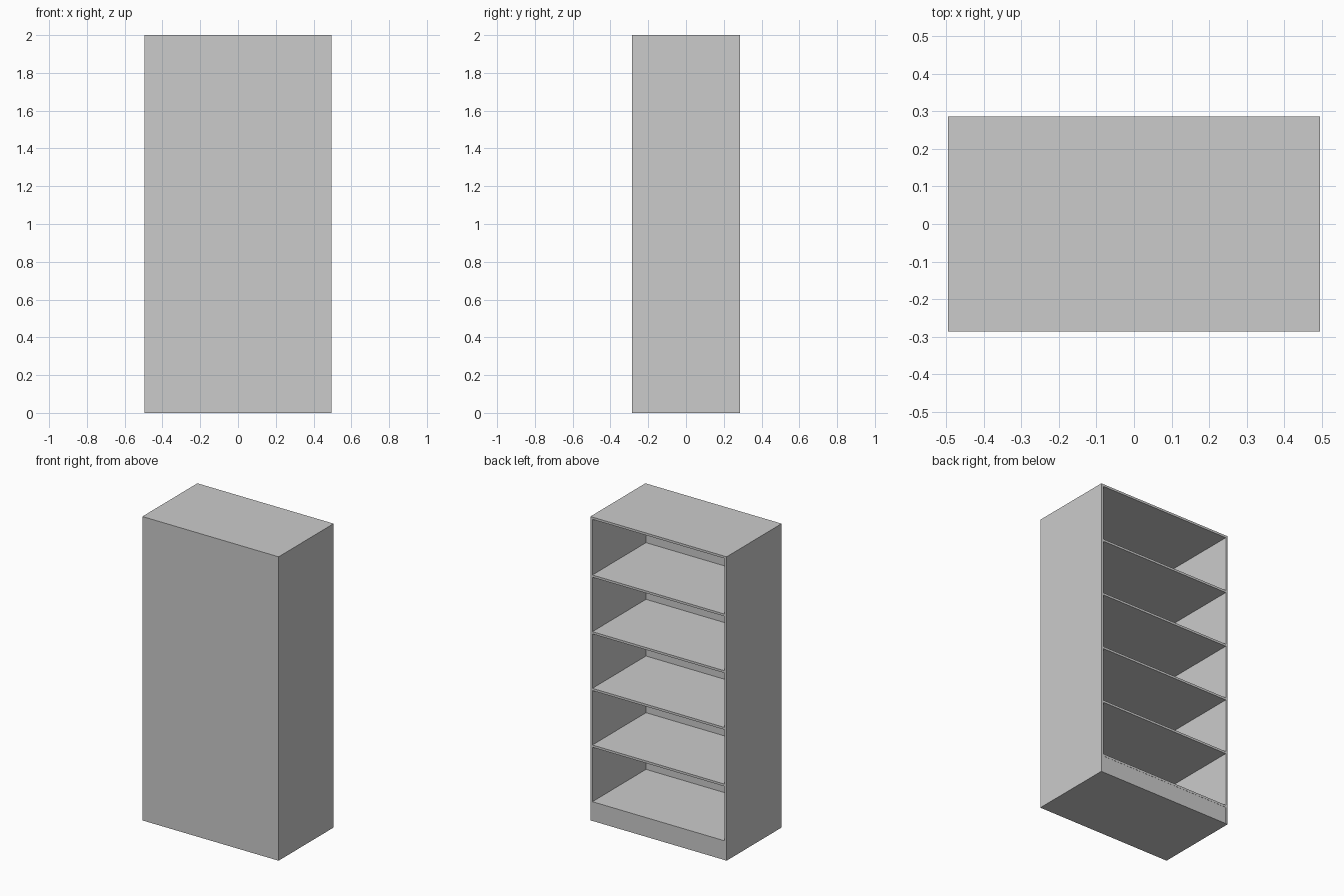
import bpy

if "Cube" in bpy.data.objects:
    bpy.data.objects.remove(bpy.data.objects["Cube"])

W, D, H = 0.992, 0.572, 2.0      # overall size
T = 0.015                        # board thickness
X, Y = W / 2, D / 2

grey = bpy.data.materials.new("plain_grey")
grey.diffuse_color = (0.6, 0.6, 0.6, 1)
grey.use_nodes = True
grey.node_tree.nodes["Principled BSDF"].inputs["Base Color"].default_value = grey.diffuse_color


def board(name, x0, x1, y0, y1, z0, z1):
    """Flat rectangular board between two corners."""
    bpy.ops.mesh.primitive_cube_add(
        size=1, location=((x0 + x1) / 2, (y0 + y1) / 2, (z0 + z1) / 2))
    ob = bpy.context.object
    ob.name = name
    ob.scale = (x1 - x0, y1 - y0, z1 - z0)
    bpy.ops.object.transform_apply(location=False, rotation=False, scale=True)
    ob.data.materials.append(grey)
    return ob


# outer shell: full panel on -y, open on +y
board("top_board", -X, X, -Y, Y, H - T, H)
board("left_side", -X, -X + T, -Y, Y, 0, H - T)
board("right_side", X - T, X, -Y, Y, 0, H - T)
board("closed_panel", -X + T, X - T, -Y, -Y + T, 0, H - T)

# base under the lowest shelf, then five evenly spaced shelves
shelf_tops = [0.127 + 0.373 * i for i in range(5)]
board("plinth", -X + T, X - T, -Y + T, Y - 0.001, 0, shelf_tops[0] - T)
for i, z in enumerate(shelf_tops):
    board(f"shelf_{i + 1}", -X + T, X - T, -Y + T, Y, z - T, z)
